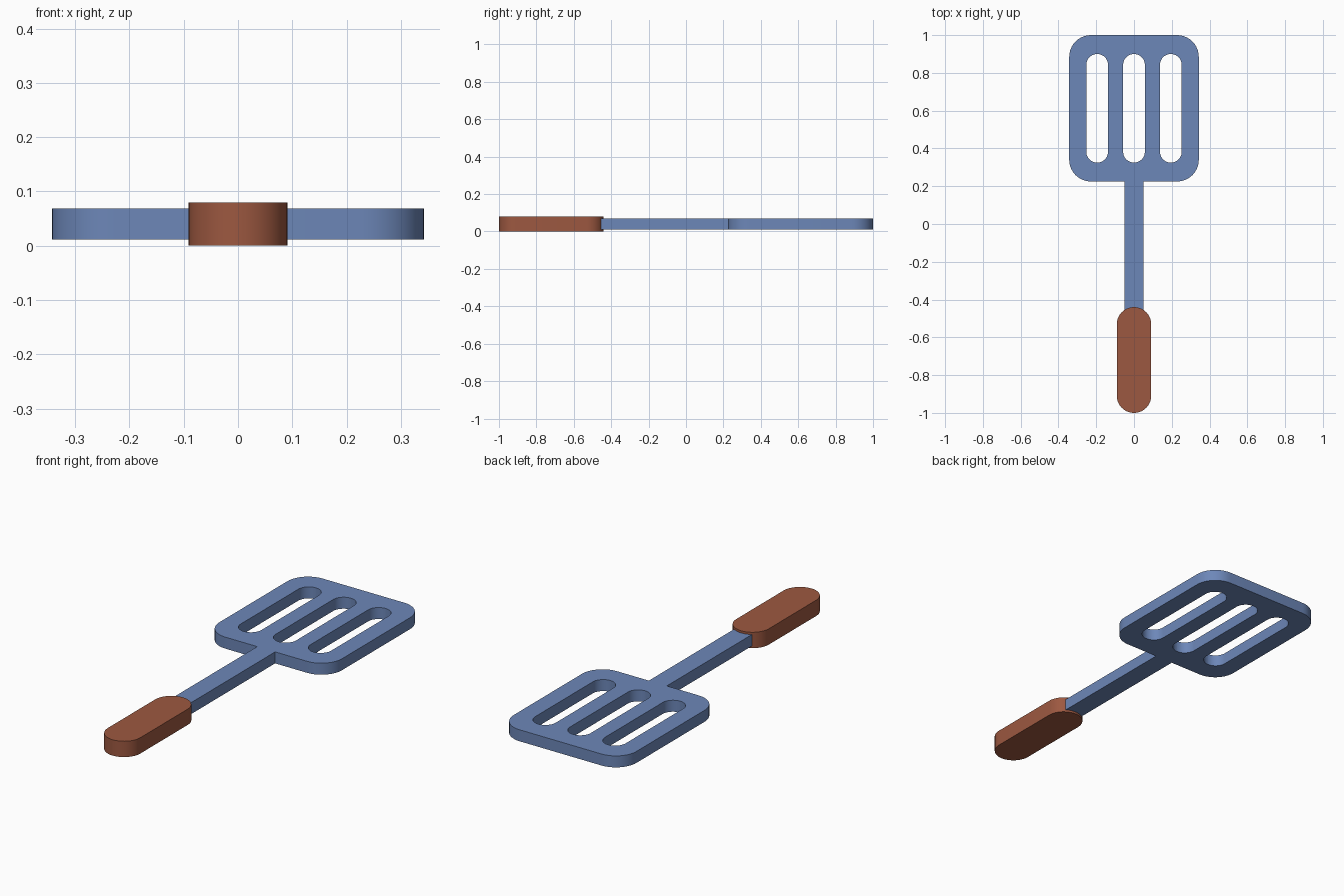
import bpy, bmesh, math

if "Cube" in bpy.data.objects:
    bpy.data.objects.remove(bpy.data.objects["Cube"])


def material(name, rgb):
    m = bpy.data.materials.new(name)
    m.diffuse_color = (*rgb, 1)
    m.use_nodes = True
    m.node_tree.nodes["Principled BSDF"].inputs["Base Color"].default_value = m.diffuse_color
    return m


def rounded_rect(x0, x1, y0, y1, r, n=10):
    # counter-clockwise outline, starting with the lower right corner
    pts = []
    corners = [(x1 - r, y0 + r, -90), (x1 - r, y1 - r, 0),
               (x0 + r, y1 - r, 90), (x0 + r, y0 + r, 180)]
    for cx, cy, start in corners:
        for i in range(n + 1):
            a = math.radians(start + 90 * i / n)
            pts.append((cx + r * math.cos(a), cy + r * math.sin(a)))
    return pts


def plate(name, outlines, z0, z1, mat):
    # filled flat curve (inner outlines become holes), turned into a solid mesh
    cu = bpy.data.curves.new(name, 'CURVE')
    cu.dimensions = '2D'
    cu.fill_mode = 'BOTH'
    cu.extrude = (z1 - z0) / 2
    for pts in outlines:
        s = cu.splines.new('POLY')
        s.points.add(len(pts) - 1)
        for p, (x, y) in zip(s.points, pts):
            p.co = (x, y, 0, 1)
        s.use_cyclic_u = True
    tmp = bpy.data.objects.new(name + "_curve", cu)
    bpy.context.collection.objects.link(tmp)
    bpy.context.view_layer.update()
    me = bpy.data.meshes.new_from_object(
        tmp.evaluated_get(bpy.context.evaluated_depsgraph_get()))
    bpy.data.objects.remove(tmp)
    bm = bmesh.new()
    bm.from_mesh(me)
    bmesh.ops.remove_doubles(bm, verts=bm.verts, dist=1e-4)
    bmesh.ops.translate(bm, verts=bm.verts, vec=(0, 0, (z0 + z1) / 2))
    bmesh.ops.recalc_face_normals(bm, faces=bm.faces)
    bm.to_mesh(me)
    bm.free()
    me.materials.clear()
    me.materials.append(mat)
    ob = bpy.data.objects.new(name, me)
    bpy.context.collection.objects.link(ob)
    bpy.ops.object.select_all(action='DESELECT')
    ob.select_set(True)
    bpy.context.view_layer.objects.active = ob
    bpy.ops.object.shade_smooth_by_angle(angle=math.radians(30))
    return ob


blue = material("steel blue", (0.152, 0.242, 0.480))
brown = material("reddish brown", (0.335, 0.098, 0.052))

# Blade and stem in one outline, with three rounded slots
head = rounded_rect(-0.343, 0.343, 0.225, 1.0, 0.115)
stem = [(-0.05, 0.225), (-0.05, -0.50), (0.05, -0.50), (0.05, 0.225)]
slots = [rounded_rect(x - 0.0575, x + 0.0575, 0.325, 0.9, 0.0574)
         for x in (-0.195, 0, 0.195)]
plate("blade_and_stem", [head + stem] + slots, 0.011, 0.069, blue)

# Grip, slightly thicker than the stem
plate("grip", [rounded_rect(-0.091, 0.091, -1.0, -0.44, 0.0909)], 0, 0.08, brown)
